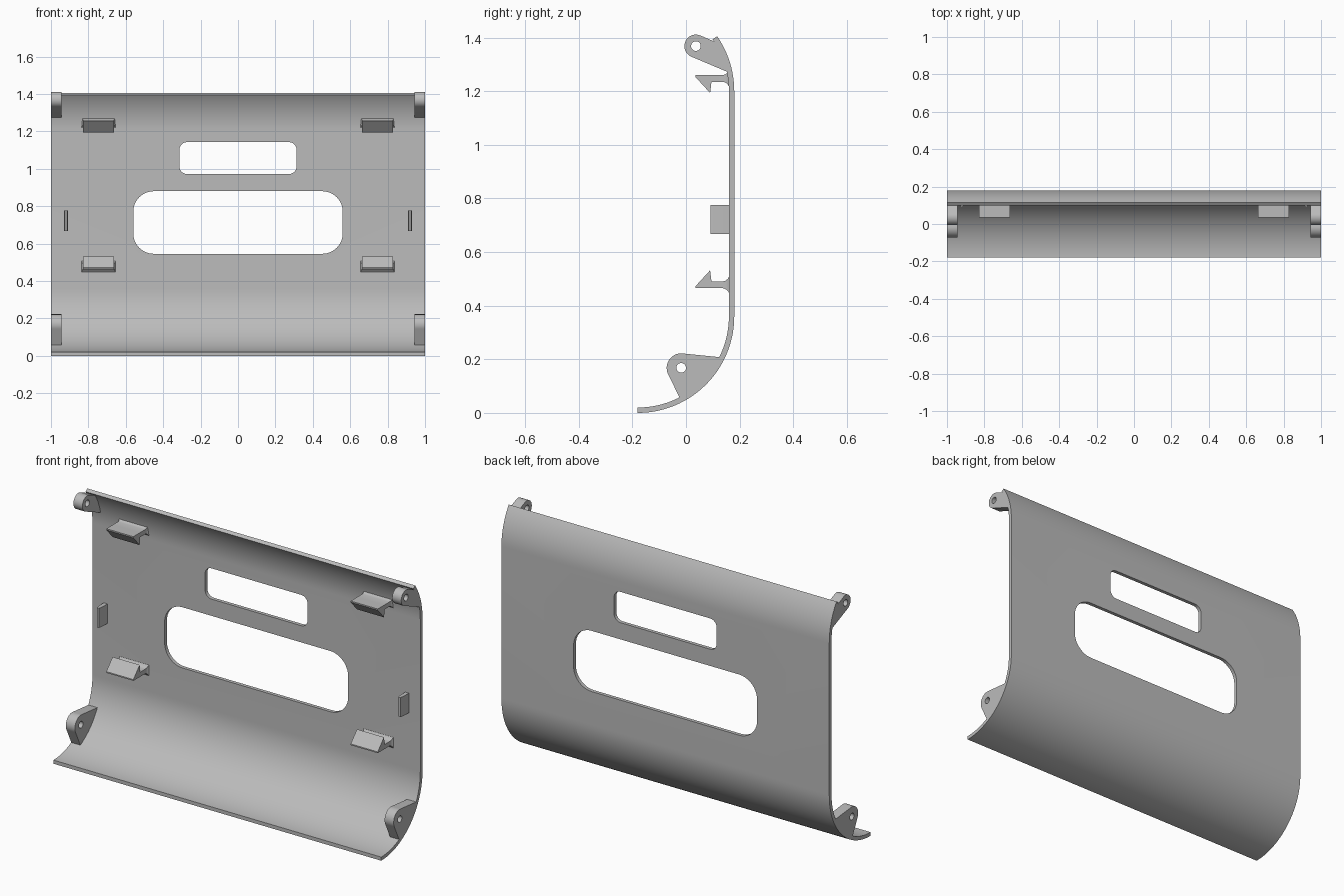
import bpy, bmesh
from math import cos, sin, radians

if "Cube" in bpy.data.objects:
    bpy.data.objects.remove(bpy.data.objects["Cube"])

grey = bpy.data.materials.new("plain grey")
grey.use_nodes = True
COLOUR = (0.5, 0.5, 0.5, 1)
grey.diffuse_color = COLOUR
grey.node_tree.nodes["Principled BSDF"].inputs["Base Color"].default_value = COLOUR


def arc(cy, cz, r, a0, a1, n=20):
    """Points on an arc, angles in degrees."""
    angles = [radians(a0 + (a1 - a0) * i / n) for i in range(n + 1)]
    return [(cy + r * cos(a), cz + r * sin(a)) for a in angles]


def loft(name, rings):
    """Closed solid through rings of equal point count."""
    bm = bmesh.new()
    loops = [[bm.verts.new(p) for p in ring] for ring in rings]
    for a, b in zip(loops, loops[1:]):
        for i in range(len(a)):
            j = (i + 1) % len(a)
            bm.faces.new((a[i], a[j], b[j], b[i]))
    bm.faces.new(loops[0][::-1])
    bm.faces.new(loops[-1])
    bmesh.ops.recalc_face_normals(bm, faces=bm.faces)
    mesh = bpy.data.meshes.new(name)
    bm.to_mesh(mesh)
    bm.free()
    mesh.materials.append(grey)
    ob = bpy.data.objects.new(name, mesh)
    bpy.context.collection.objects.link(ob)
    return ob


def prism(name, profile, x0, x1):
    """Side profile (y, z) extruded along x."""
    return loft(name, [[(x, y, z) for y, z in profile] for x in (x0, x1)])


def bake(ob):
    """Apply the modifiers of an object."""
    graph = bpy.context.evaluated_depsgraph_get()
    ob.data = bpy.data.meshes.new_from_object(ob.evaluated_get(graph))
    ob.modifiers.clear()


def cut(ob, cutter):
    mod = ob.modifiers.new("cut", "BOOLEAN")
    mod.operation, mod.solver, mod.object = "DIFFERENCE", "EXACT", cutter
    bake(ob)
    bpy.data.objects.remove(cutter)


def mirrored(ob):
    """Turn a left part into a left and right pair."""
    ob.modifiers.new("mirror", "MIRROR").use_mirror_merge = False
    bake(ob)


def window(half_width, z0, z1, r):
    """Rounded rectangle cutter running through y."""
    corners = [(half_width - r, z1 - r), (r - half_width, z1 - r),
               (r - half_width, z0 + r), (half_width - r, z0 + r)]
    outline = []
    for k, (x, z) in enumerate(corners):
        outline += arc(x, z, r, 90 * k, 90 * k + 90, 10)
    return loft("window_cutter", [[(x, y, z) for x, z in outline] for y in (0.1, 0.25)])


# Curved shell: flat back, long sweep at the bottom, short curl at the top
CY, LOW, HIGH, OUTER, INNER = -0.18, 0.36, 1.2, 0.36, 0.34
profile = (arc(CY, LOW, OUTER, -90, 0, 28) + arc(CY, HIGH, OUTER, 0, 34.7, 12)
           + arc(CY, HIGH, INNER, 34.7, 0, 12) + arc(CY, LOW, INNER, 0, -90, 28))
panel = prism("curved_panel", profile, -1, 1)
cut(panel, window(0.56, 0.545, 0.88, 0.11))
cut(panel, window(0.313, 0.972, 1.142, 0.04))


# Hinge lugs with pin holes at the four corners
def lug(name, cy, cz, r, a0, a1, base_z, b0, b1):
    outline = arc(cy, cz, r, a0, a1) + arc(CY, base_z, INNER + 0.004, b0, b1, 10)
    ob = prism(name, outline, 0.945, 1)
    cut(ob, prism("pin_cutter", arc(cy, cz, 0.018, 0, 345, 23), 0.9, 1.1))
    mirrored(ob)


lug("top_hinge_lugs", 0.037, 1.368, 0.043, 68, 245, HIGH, 11.9, 32)
lug("bottom_hinge_lugs", -0.018, 0.168, 0.054, 83, 208, LOW, -62.8, -26.3)


# Snap hooks: a barb on an arm that flares into the panel
def hook(name, z, s):
    x0, x1 = 0.663, 0.828
    barb = [(0.035, z), (0.095, z), (0.095, z + s * 0.025),
            (0.09, z + s * 0.067), (0.035, z + s * 0.007)]
    mirrored(prism(name + "_barbs", barb, x0, x1))
    za, zb = sorted((z, z + s * 0.025))
    rings = []
    for y, g in ((0.09, 0), (0.137, 0), (0.147, 0.003), (0.155, 0.009), (0.162, 0.02)):
        h = g / 2
        rings.append([(x0 - h, y, za - g), (x1 + h, y, za - g),
                      (x1 + h, y, zb + g), (x0 - h, y, zb + g)])
    mirrored(loft(name + "_arms", rings))


hook("upper_hook", 1.26, -1)
hook("lower_hook", 0.465, 1)

# Small upright side tabs with a tapered front
tab = [(0.909, 0.165), (0.909, 0.115), (0.914, 0.092),
       (0.926, 0.092), (0.931, 0.115), (0.931, 0.165)]
mirrored(loft("side_tabs", [[(x, y, z) for x, y in tab] for z in (0.668, 0.776)]))

# Smooth curves, crisp edges
for ob in bpy.context.collection.objects:
    if ob.type == "MESH" and grey.name in ob.data.materials:
        bpy.ops.object.select_all(action="DESELECT")
        ob.select_set(True)
        bpy.context.view_layer.objects.active = ob
        bpy.ops.object.shade_smooth_by_angle(angle=radians(25))
